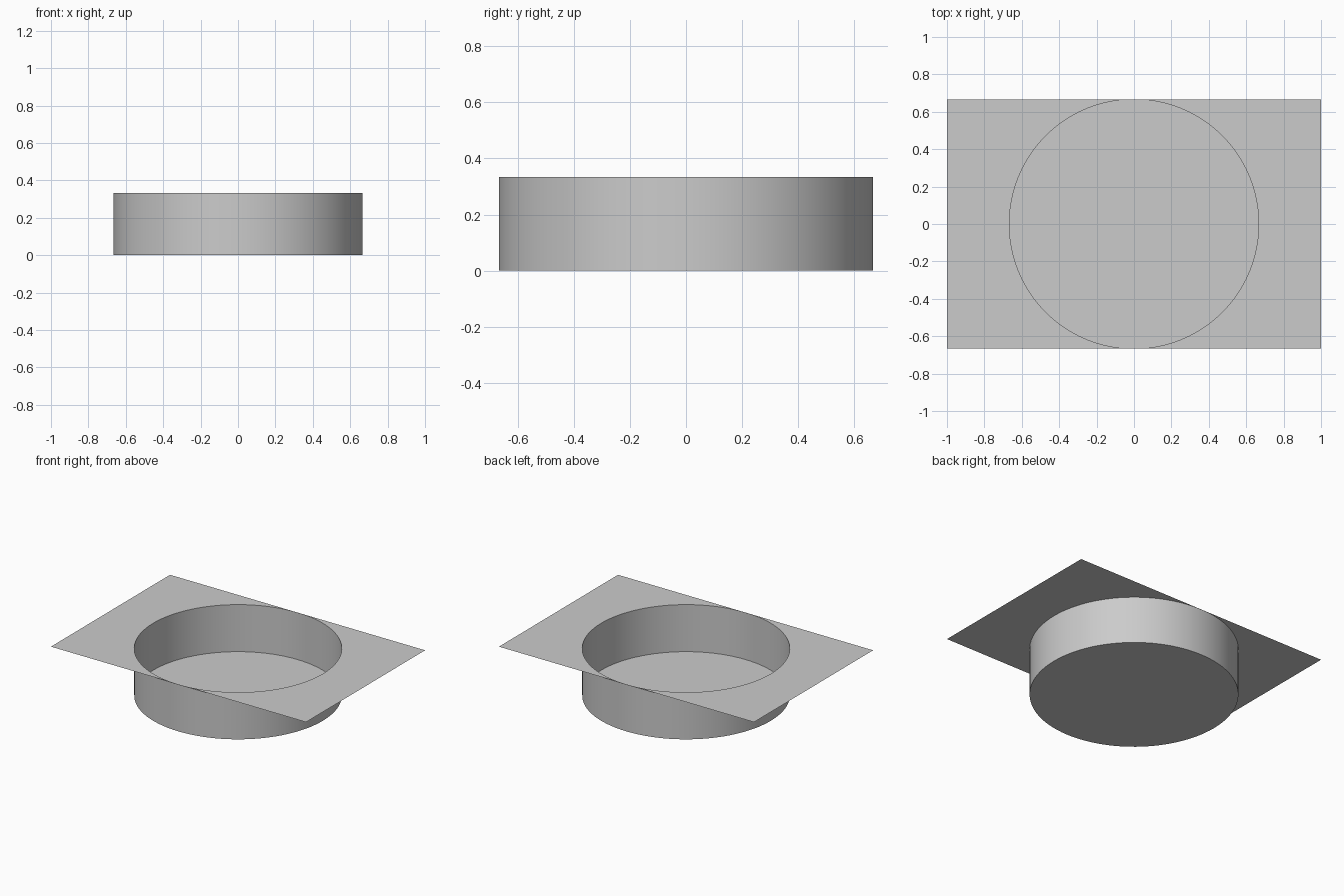
import bpy
import bmesh
from math import sin, cos, pi

cube = bpy.data.objects.get("Cube")
if cube:
    bpy.data.objects.remove(cube, do_unlink=True)

RADIUS = 2 / 3
HEIGHT = 1 / 3
HALF_LENGTH = 1.0
SEGMENTS = 96

grey = bpy.data.materials.new("light grey")
grey.use_nodes = True
colour = (0.6, 0.6, 0.6, 1)
grey.diffuse_color = colour
grey.node_tree.nodes["Principled BSDF"].inputs["Base Color"].default_value = colour


def add_object(name, bm):
    mesh = bpy.data.meshes.new(name)
    bm.to_mesh(mesh)
    bm.free()
    mesh.materials.append(grey)
    obj = bpy.data.objects.new(name, mesh)
    bpy.context.collection.objects.link(obj)
    return obj


# Rim plate: two halves around the round opening, which touches both long edges
bm = bmesh.new()
half = SEGMENTS // 2
for side in (1, -1):
    outline = [(HALF_LENGTH, -RADIUS), (HALF_LENGTH, RADIUS)]
    for i in range(half + 1):
        angle = pi / 2 - pi * i / half
        outline.append((RADIUS * cos(angle), RADIUS * sin(angle)))
    bm.faces.new([bm.verts.new((side * x, side * y, HEIGHT)) for x, y in outline])
bmesh.ops.remove_doubles(bm, verts=bm.verts, dist=0.0001)
add_object("rim_plate", bm)

# Round basin: floor disc with its edge extruded up to the plate
bm = bmesh.new()
bmesh.ops.create_circle(bm, cap_ends=True, radius=RADIUS, segments=SEGMENTS)
wall = bmesh.ops.extrude_edge_only(bm, edges=bm.edges[:])
top = [v for v in wall["geom"] if isinstance(v, bmesh.types.BMVert)]
bmesh.ops.translate(bm, verts=top, vec=(0, 0, HEIGHT))
bmesh.ops.recalc_face_normals(bm, faces=bm.faces)
floor = max(bm.faces, key=lambda f: f.calc_area())
if floor.normal.z < 0:
    bmesh.ops.reverse_faces(bm, faces=bm.faces)
basin = add_object("round_basin", bm)

# Smooth wall, sharp floor edge
bpy.ops.object.select_all(action="DESELECT")
basin.select_set(True)
bpy.context.view_layer.objects.active = basin
bpy.ops.object.shade_smooth_by_angle(angle=pi / 6)
